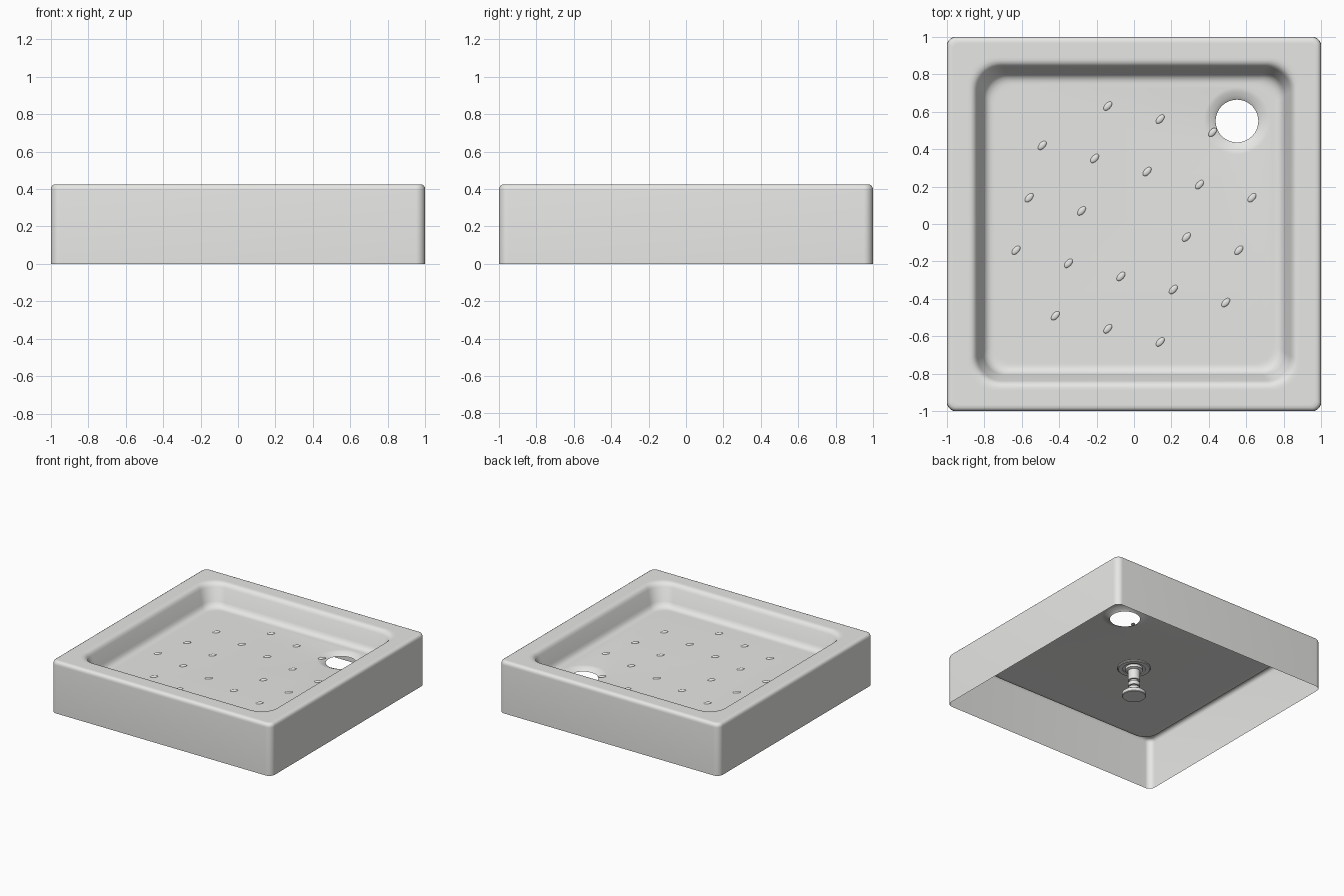
import bpy, bmesh, math
from mathutils import Matrix, Vector

cube = bpy.data.objects.get("Cube")
if cube:
    bpy.data.objects.remove(cube, do_unlink=True)

enamel = bpy.data.materials.new("white enamel")
enamel.use_nodes = True
COLOR = (0.8, 0.8, 0.785, 1)
enamel.diffuse_color = COLOR
enamel.node_tree.nodes["Principled BSDF"].inputs["Base Color"].default_value = COLOR

FLOOR = 0.25
DRAIN = Vector((0.55, 0.55, 0))


def finish(bm, name, angle=40):
    """Turn a bmesh into a smooth shaded object."""
    mesh = bpy.data.meshes.new(name)
    bm.to_mesh(mesh)
    bm.free()
    mesh.materials.append(enamel)
    obj = bpy.data.objects.new(name, mesh)
    bpy.context.collection.objects.link(obj)
    bpy.ops.object.select_all(action="DESELECT")
    obj.select_set(True)
    bpy.context.view_layer.objects.active = obj
    bpy.ops.object.shade_smooth_by_angle(angle=math.radians(angle))
    return obj


def rounded_square(bm, half, z, radius, steps=10):
    """Ring of vertices around a square with rounded corners."""
    ring = []
    for corner in range(4):
        mid = math.radians(45 + 90 * corner)
        c = (half - radius) * math.sqrt(2)
        for s in range(steps + 1):
            a = math.radians(90 * corner + 90 * s / steps)
            ring.append(bm.verts.new((c * math.cos(mid) + radius * math.cos(a),
                                      c * math.sin(mid) + radius * math.sin(a), z)))
    return ring


def circle(bm, center, radius, z, count=48):
    return [bm.verts.new((center.x + radius * math.cos(math.tau * k / count),
                          center.y + radius * math.sin(math.tau * k / count), z))
            for k in range(count)]


def skin(bm, rings):
    """Join successive rings with quads."""
    for a, b in zip(rings, rings[1:]):
        for k in range(len(a)):
            n = (k + 1) % len(a)
            bm.faces.new((a[k], a[n], b[n], b[k]))


# Tray: skirt, rolled lip, basin wall and floor as (half width, height, corner radius)
profile = [(1, 0, .05), (1, .395, .05), (.998, .409, .048), (.991, .419, .041),
           (.98, .425, .03), (.965, .425, .03), (.89, .425, .15), (.875, .425, .15),
           (.86, .421, .145), (.848, .411, .14), (.838, .394, .135), (.806, .292, .12),
           (.797, .272, .12), (.783, .258, .115), (.765, .251, .11),
           (.75, FLOOR, .11), (.735, FLOOR, .11)]
bm = bmesh.new()
rings = [rounded_square(bm, *p) for p in profile]
skin(bm, rings)

# Drain: shallow dish down to an open hole
dish = [circle(bm, DRAIN, r, FLOOR - d) for r, d in
        ((.178, 0), (.168, .001), (.155, .004), (.135, .012), (.122, .018), (.114, .024))]
skin(bm, dish)

# Flat floor between the basin wall and the dish
edges = [bm.edges.get((ring[k], ring[k - 1]))
         for ring in (rings[-1], dish[0]) for k in range(len(ring))]
bmesh.ops.triangle_fill(bm, edges=edges, use_beauty=True, normal=(0, 0, 1))
bmesh.ops.recalc_face_normals(bm, faces=bm.faces[:])
bm.normal_update()
if max(bm.faces, key=lambda f: f.calc_area() * abs(f.normal.z)).normal.z < 0:
    bmesh.ops.reverse_faces(bm, faces=bm.faces[:])
finish(bm, "shower_tray", 50)

# Grip bumps: slanted half domes on a turned grid
bm = bmesh.new()
for i in range(-2, 3):
    for j in range(-2, 3):
        if abs(i * j) == 4 or i == j == 0:
            continue
        place = (Matrix.Translation((.28 * i + .07 * j, .28 * j - .07 * i, FLOOR))
                 @ Matrix.Rotation(math.radians(48), 4, "Z")
                 @ Matrix.Diagonal((.029, .016, .009, 1)))
        bmesh.ops.create_uvsphere(bm, u_segments=20, v_segments=10, radius=1, matrix=place)
below = [v for v in bm.verts if v.co.z < FLOOR - .0005]
bmesh.ops.delete(bm, geom=below, context="VERTS")
finish(bm, "grip_bumps", 60)


def lathe(name, points):
    """Round part about the centre axis from (radius, height) points, capped."""
    bm = bmesh.new()
    loops = [circle(bm, Vector((0, 0, 0)), r, z, 32) for r, z in points]
    skin(bm, loops)
    bm.faces.new(loops[0])
    bm.faces.new(loops[-1])
    bmesh.ops.recalc_face_normals(bm, faces=bm.faces[:])
    finish(bm, name, 35)


# Support leg under the middle of the floor
lathe("leg_flange", [(.125, .249), (.125, .243), (.118, .238), (.085, .238),
                     (.085, .246), (.06, .246)])
lathe("leg_sleeve", [(.065, .247), (.065, .225), (.045, .218), (.045, .135)])
lathe("leg_screw", [(.032, .14), (.032, .03)])
lathe("leg_nut", [(.046, .115), (.046, .085)])
lathe("leg_foot", [(.045, .075), (.045, .045), (.08, .038), (.09, .03),
                   (.09, .004), (.086, 0)])
